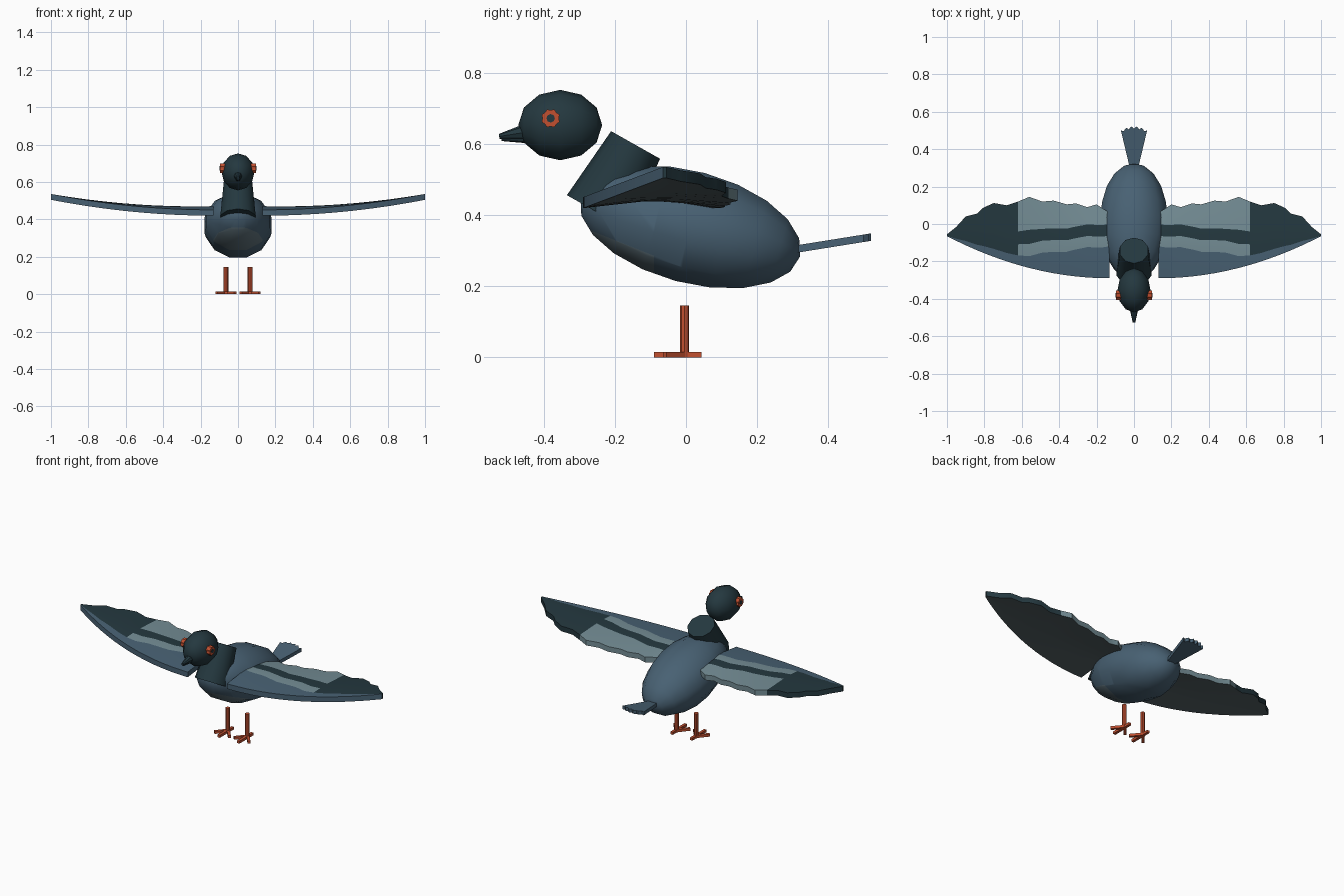
import bpy, bmesh, math
from mathutils import Matrix, Vector

if "Cube" in bpy.data.objects:
    bpy.data.objects.remove(bpy.data.objects["Cube"], do_unlink=True)


def material(name, *rgb):
    lin = [((c / 255 + 0.055) / 1.055) ** 2.4 for c in rgb] + [1]
    m = bpy.data.materials.new(name)
    m.use_nodes = True
    m.diffuse_color = lin
    node = m.node_tree.nodes["Principled BSDF"]
    node.inputs["Base Color"].default_value = lin
    node.inputs["Roughness"].default_value = 0.8
    return m


SLATE = material("slate blue", 72, 97, 115)
DARK = material("dark teal", 36, 56, 63)
LIGHT = material("pale grey blue", 116, 141, 149)
CHEST = material("chest grey", 94, 113, 122)
UNDER = material("underwing grey", 82, 95, 98)
RED = material("orange red", 194, 80, 48)


def finish(name, bm, mats, smooth=None):
    bmesh.ops.recalc_face_normals(bm, faces=bm.faces[:])
    mesh = bpy.data.meshes.new(name)
    bm.to_mesh(mesh)
    bm.free()
    for m in mats:
        mesh.materials.append(m)
    ob = bpy.data.objects.new(name, mesh)
    bpy.context.collection.objects.link(ob)
    if smooth:
        bpy.ops.object.select_all(action="DESELECT")
        bpy.context.view_layer.objects.active = ob
        ob.select_set(True)
        bpy.ops.object.shade_smooth_by_angle(angle=math.radians(smooth))
    return ob


def rot(deg, axis):
    return Matrix.Rotation(math.radians(deg), 4, axis)


def ellipsoid(centre, radii, tilt, u, v, spin=0):
    """Ellipsoid with its poles along y."""
    bm = bmesh.new()
    mat = (Matrix.Translation(centre) @ rot(tilt, "X") @ Matrix.Diagonal((*radii, 1))
           @ rot(90, "X") @ rot(spin, "Z"))
    bmesh.ops.create_uvsphere(bm, u_segments=u, v_segments=v, radius=1, matrix=mat)
    return bm


def cone(name, a, b, r1, r2, sides, mat, smooth=None):
    """Cone or cylinder from point a to point b."""
    a, b = Vector(a), Vector(b)
    bm = bmesh.new()
    turn = (b - a).to_track_quat("Z", "Y").to_matrix().to_4x4()
    bmesh.ops.create_cone(bm, cap_ends=True, segments=sides, radius1=r1, radius2=r2,
                          depth=(b - a).length,
                          matrix=Matrix.Translation((a + b) / 2) @ turn)
    return finish(name, bm, [mat], smooth)


def prism(name, outline, height, mat, lift):
    """Flat outline extruded up, with its z raised by lift(y)."""
    bm = bmesh.new()
    face = bm.faces.new([bm.verts.new((x, y, 0)) for x, y in outline])
    top = bmesh.ops.extrude_face_region(bm, geom=[face])["geom"]
    for v in top:
        if isinstance(v, bmesh.types.BMVert):
            v.co.z += height
    for v in bm.verts:
        v.co.z += lift(v.co.y)
    return finish(name, bm, [mat])


# Body, with the chest patch cut in
bm = ellipsoid((0, 0.012, 0.367), (0.186, 0.32, 0.163), -15, 12, 10, 15)
back, slope = Vector((0, -0.09, 0)), Vector((0, 0.4, 1))
chest_top = Vector((0, -0.28, 0.362))
for co, no in ((back, Vector((0, 1, 0))), (chest_top, slope)):
    bmesh.ops.bisect_plane(bm, geom=bm.verts[:] + bm.edges[:] + bm.faces[:],
                           plane_co=co, plane_no=no)
for f in bm.faces:
    c = f.calc_center_median()
    f.material_index = int(c.y < back.y and (c - chest_top).dot(slope) < 0)
finish("body", bm, [SLATE, CHEST], 50)

# Neck, head and beak
cone("neck", (0, -0.249, 0.408), (0, -0.142, 0.598), 0.099, 0.079, 10, DARK, 50)
finish("head", ellipsoid((0, -0.354, 0.654), (0.088, 0.118, 0.099), 0, 12, 6), [DARK], 50)
cone("upper_beak", (0, -0.45, 0.634), (0, -0.526, 0.622), 0.024, 0.007, 8, DARK)
cone("lower_beak", (0, -0.45, 0.618), (0, -0.52, 0.614), 0.015, 0.005, 8, DARK)

# Tail fan with a scalloped end
tip = []
for i in range(11):
    x = 0.07 - 0.014 * i
    tip.append((x, 0.522 - 4.5 * x * x - (0.012 if i % 2 else 0)))
prism("tail", [(-0.02, 0.29), (0.02, 0.29)] + tip, 0.021, SLATE,
      lambda y: 0.296 + 0.16 * (y - 0.32))

# Wings: trailing edge points as (x, y)
TRAIL = [(0.13, 0.06), (0.17, 0.085), (0.2, 0.105), (0.25, 0.09), (0.31, 0.11),
         (0.36, 0.105), (0.43, 0.125), (0.49, 0.12), (0.56, 0.145), (0.62, 0.12),
         (0.68, 0.1), (0.75, 0.112), (0.81, 0.085), (0.84, 0.055), (0.9, 0.04),
         (0.95, -0.015), (1.0, -0.055)]


def wing(name, side):
    bm = bmesh.new()
    columns = []
    for x, trail in TRAIL:
        t = (x - 0.13) / 0.87
        lead = -0.29 + 0.225 * t * t
        chord = trail - lead
        d = x - 0.13
        wave = 0.006 * math.sin(x * 30)
        band = max(-0.115 - 0.12 * d + wave, lead + 0.15 * chord)
        low = max(-0.058 - 0.1 * d + wave, band + 0.2 * (trail - band))
        high = max(0.004 - 0.1 * d + wave, low + 0.3 * (trail - low))
        column = []
        for y in (lead, band, low, high, trail):
            f = (y - lead) / chord
            z = 0.42 + 0.085 * t * t + 0.08 * f * (1 - f) * (1 - t)
            column.append([bm.verts.new((side * x, y, z + h)) for h in (0, 0.031)])
        columns.append(column)
    # Slots: slate, dark, light, underside
    for i in range(len(columns) - 1):
        a, b = columns[i], columns[i + 1]
        inner = TRAIL[i][0] < 0.61
        colours = (0, 2, 1, 2) if inner else (0, 1, 1, 1)
        for j, colour in enumerate(colours):
            for level in (0, 1):
                quad = [a[j][level], b[j][level], b[j + 1][level], a[j + 1][level]]
                bm.faces.new(quad).material_index = colour if level else 3
        for j, colour in ((0, 0), (4, colours[3])):
            bm.faces.new([a[j][0], b[j][0], b[j][1], a[j][1]]).material_index = colour
    for column, colour in ((columns[0], 0), (columns[-1], 1)):
        for p, q in zip(column, column[1:]):
            bm.faces.new([p[0], q[0], q[1], p[1]]).material_index = colour
    finish(name, bm, [SLATE, DARK, LIGHT, UNDER], 40)


# Paired parts
for label, s in (("left", 1), ("right", -1)):
    wing(label + "_wing", s)

    # Eye: scalloped iris and a thin pupil plate
    iris = bmesh.new()
    rim = []
    for i in range(16):
        r = 0.027 if i % 2 else 0.023
        a = math.tau * i / 16
        rim.append(iris.verts.new((s * 0.097, -0.381 + r * math.cos(a),
                                   0.673 + r * math.sin(a))))
    disc = iris.faces.new(rim)
    for v in bmesh.ops.extrude_face_region(iris, geom=[disc])["geom"]:
        if isinstance(v, bmesh.types.BMVert):
            v.co.x -= s * 0.03
    finish(label + "_iris", iris, [RED])
    cone(label + "_pupil", (s * 0.094, -0.381, 0.673), (s * 0.099, -0.381, 0.673),
         0.012, 0.012, 8, DARK)

    # Leg and four toes
    x = s * 0.065
    cone(label + "_leg", (x, -0.004, 0), (x, -0.004, 0.146), 0.013, 0.013, 8, RED)
    for toe, dx, y in (("middle", 0, -0.09), ("outer", 0.05, -0.06),
                       ("inner", -0.05, -0.06), ("back", 0, 0.043)):
        start, end = Vector((x, 0)), Vector((x + s * dx, y))
        n = (end - start).normalized().orthogonal() * 0.008
        prism(f"{label}_{toe}_toe", [start + n, start - n, end - n, end + n],
              0.015, RED, lambda y: 0)
